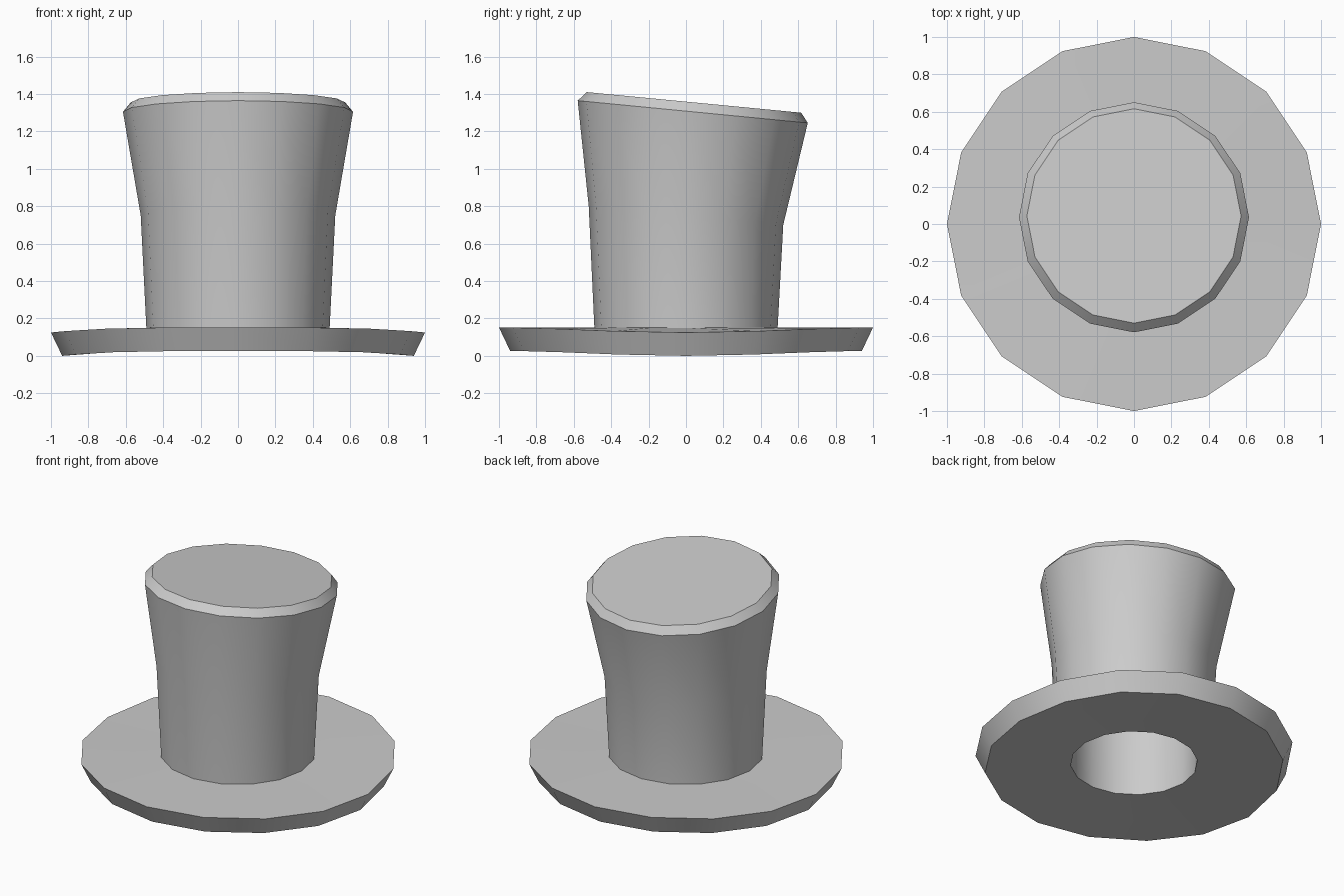
import bpy, bmesh
from math import cos, sin, pi, radians

if "Cube" in bpy.data.objects:
    bpy.data.objects.remove(bpy.data.objects["Cube"])

SIDES = 16


def ring(bm, r, z, cy=0.0, tilt=0.0, droop=0.0):
    """One loop; tilt slopes it along y, droop lowers its left and right ends."""
    out = []
    for i in range(SIDES):
        a = 2 * pi * i / SIDES
        y = r * sin(a)
        out.append(bm.verts.new((r * cos(a), cy + y,
                                 z - tilt * y - droop * cos(a) ** 4)))
    return out


# Section: (radius, height, y centre, tilt, droop), from crown top down and back up inside
SECTION = [
    (0.573, 1.355, 0.043, 0.096, 0),      # flat top
    (0.615, 1.305, 0.036, 0.097, 0),      # bevel under the top
    (0.520, 0.750, 0.000, 0.095, 0),      # waist
    (0.490, 0.152, 0.000, 0.0, 0.002),    # base of crown
    (1.000, 0.152, 0.000, 0.0, 0.027),    # brim upper edge
    (0.940, 0.026, 0.000, 0.0, 0.026),    # brim lower edge
    (0.400, 0.045, 0.000, 0.0, 0.002),    # head opening
    (0.410, 0.740, 0.000, 0.095, 0),      # inner waist
    (0.490, 1.220, 0.036, 0.097, 0),      # inner ceiling
]

bm = bmesh.new()
loops = [ring(bm, *s) for s in SECTION]
for a, b in zip(loops, loops[1:]):
    for i in range(SIDES):
        j = (i + 1) % SIDES
        bm.faces.new((a[i], b[i], b[j], a[j]))
bm.faces.new(loops[0])
bm.faces.new(loops[-1][::-1])
bmesh.ops.recalc_face_normals(bm, faces=bm.faces)

mesh = bpy.data.meshes.new("top_hat")
bm.to_mesh(mesh)
bm.free()
hat = bpy.data.objects.new("top_hat", mesh)
bpy.context.collection.objects.link(hat)

# Smooth sides, sharp rims
bpy.context.view_layer.objects.active = hat
hat.select_set(True)
bpy.ops.object.shade_smooth_by_angle(angle=radians(30))
